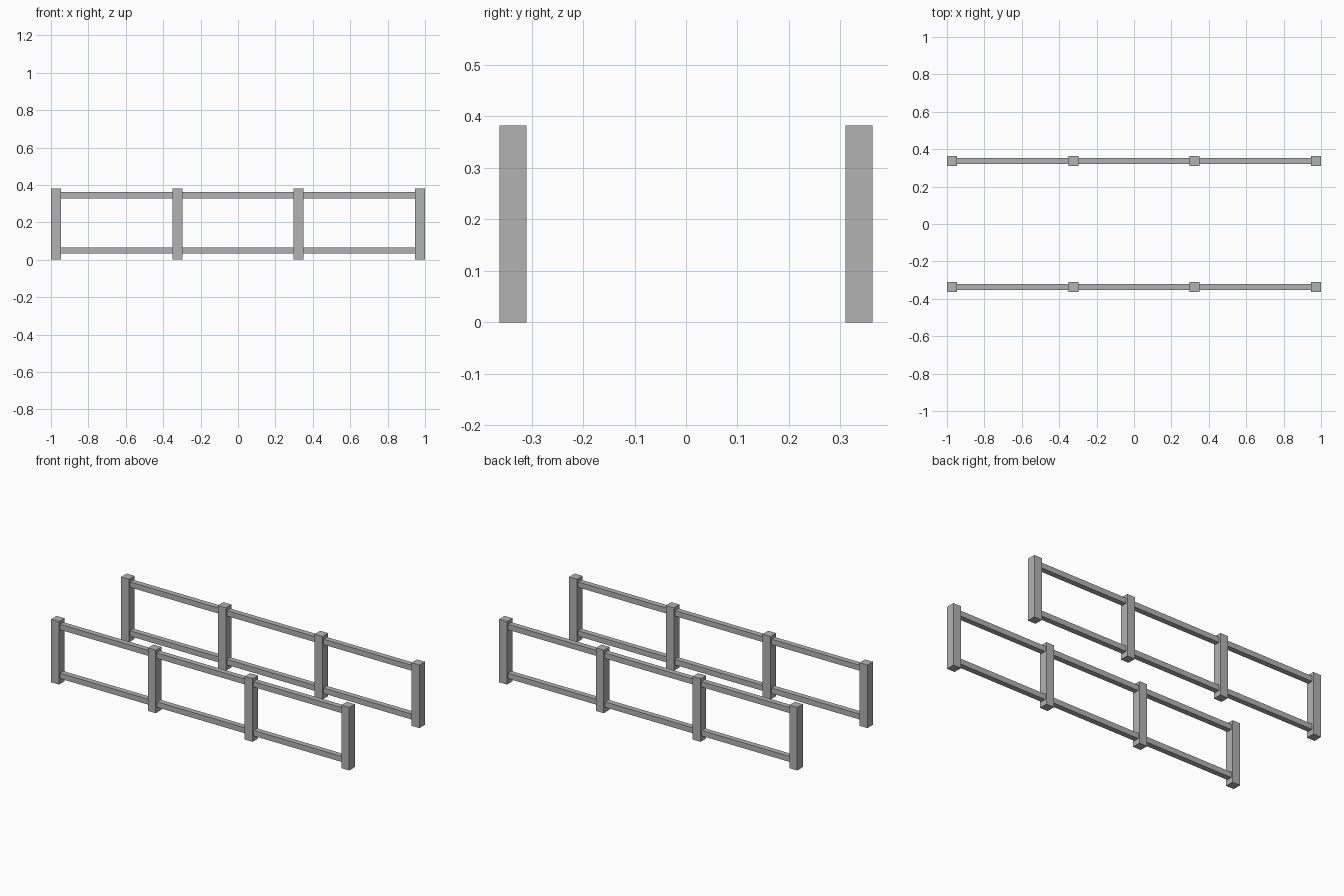
import bpy
import bmesh
from mathutils import Matrix, Vector

cube = bpy.data.objects.get("Cube")
if cube:
    bpy.data.objects.remove(cube, do_unlink=True)

# Single flat grey
grey = bpy.data.materials.new("grey")
grey.use_nodes = True
colour = (0.45, 0.45, 0.45, 1)
grey.diffuse_color = colour
grey.node_tree.nodes["Principled BSDF"].inputs["Base Color"].default_value = colour


def box(name, centre, size):
    mesh = bpy.data.meshes.new(name)
    bm = bmesh.new()
    bmesh.ops.create_cube(bm, size=1, matrix=Matrix.Diagonal((*size, 1)))
    bm.to_mesh(mesh)
    bm.free()
    mesh.materials.append(grey)
    obj = bpy.data.objects.new(name, mesh)
    obj.location = Vector(centre)
    bpy.context.collection.objects.link(obj)


POST, HEIGHT, RAIL = 0.053, 0.382, 0.033
END = 1 - POST / 2
SPACING = 2 * END / 3

for side, y in (("front", -0.336), ("back", 0.336)):
    # Four upright posts
    posts = [-END + i * SPACING for i in range(4)]
    for i, x in enumerate(posts):
        box(f"{side}_post_{i + 1}", (x, y, HEIGHT / 2), (POST, POST, HEIGHT))
    # Upper and lower rails between neighbouring posts
    for level, z in (("lower", 0.049), ("upper", 0.345)):
        for i in range(3):
            box(f"{side}_{level}_rail_{i + 1}",
                (posts[i] + SPACING / 2, y, z), (SPACING - POST, RAIL, RAIL))
